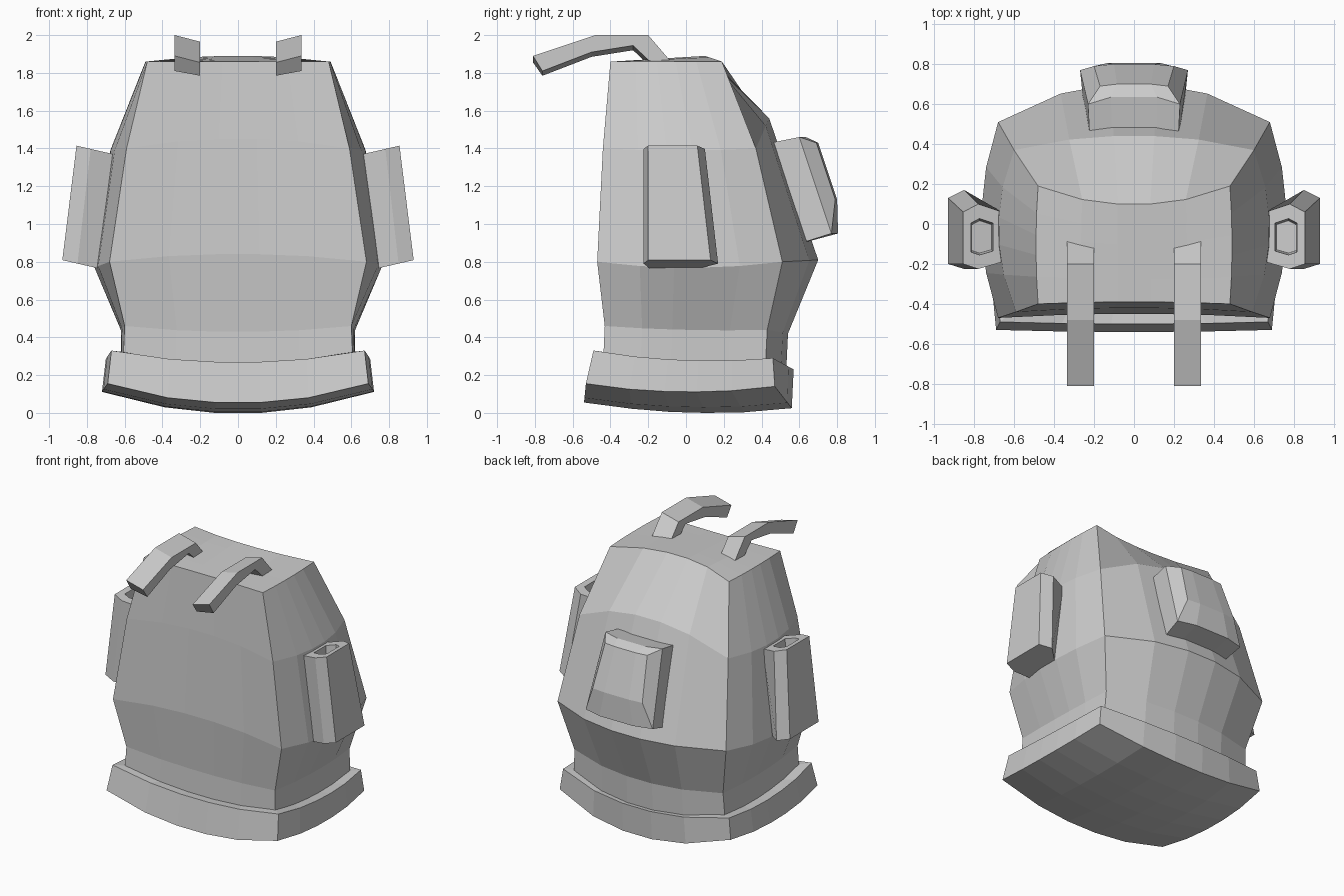
import bpy, bmesh
from mathutils import Vector

cube = bpy.data.objects.get("Cube")
if cube:
    bpy.data.objects.remove(cube, do_unlink=True)

grey = bpy.data.materials.new("plain grey")
grey.use_nodes = True
grey.diffuse_color = (0.6, 0.6, 0.6, 1)
grey.node_tree.nodes["Principled BSDF"].inputs["Base Color"].default_value = (0.6, 0.6, 0.6, 1)

N = 5
STEPS = [0, 0.23, 0.415, 0.585, 0.77, 1]
BULGE = [0, 0.75, 1, 1, 0.75, 0]


def finish(bm, name, mirror=False):
    bmesh.ops.recalc_face_normals(bm, faces=bm.faces)
    mesh = bpy.data.meshes.new(name)
    bm.to_mesh(mesh)
    bm.free()
    mesh.materials.append(grey)
    obj = bpy.data.objects.new(name, mesh)
    bpy.context.collection.objects.link(obj)
    if mirror:
        obj.modifiers.new("Mirror", 'MIRROR')
    return obj


def edge(a, b, push):
    """Bowed edge from a to b, without its last point."""
    return [Vector(a).lerp(Vector(b), STEPS[i]) + Vector(push) * BULGE[i] for i in range(N)]


def ring(front, back, front_push, back_push, side_push):
    """Bowed rectangle from its front and back corners; pushes are (out, up)."""
    fx, fy, fz = front
    bx, by, bz = back
    so, su = side_push
    return (edge((-fx, fy, fz), front, (0, -front_push[0], front_push[1]))
            + edge(front, back, (so, 0, su))
            + edge(back, (-bx, by, bz), (0, back_push[0], back_push[1]))
            + edge((-bx, by, bz), (-fx, fy, fz), (-so, 0, su)))


def loft(bm, rings):
    loops = [[bm.verts.new(p) for p in r] for r in rings]
    for a, b in zip(loops, loops[1:]):
        for i in range(len(a)):
            j = (i + 1) % len(a)
            bm.faces.new((a[i], a[j], b[j], b[i]))
    return loops


def cap(bm, loop):
    """Fill a bowed rectangle with a smoothly curved grid."""
    f = loop[:N + 1]
    r = loop[N:2 * N + 1]
    b = loop[2 * N:3 * N + 1][::-1]
    l = (loop[3 * N:] + loop[:1])[::-1]
    grid = [f]
    for j in range(1, N):
        v = STEPS[j]
        row = [l[j]]
        for i in range(1, N):
            u = STEPS[i]
            p = f[i].co.lerp(b[i].co, v) + l[j].co.lerp(r[j].co, u)
            p -= f[0].co.lerp(f[N].co, u).lerp(b[0].co.lerp(b[N].co, u), v)
            row.append(bm.verts.new(p))
        grid.append(row + [r[j]])
    grid.append(b)
    for lo, hi in zip(grid, grid[1:]):
        for i in range(N):
            bm.faces.new((lo[i], lo[i + 1], hi[i + 1], hi[i]))


# Main bag body
bm = bmesh.new()
loops = loft(bm, [
    ring((0.61, -0.44, 0.24), (0.61, 0.42, 0.24), (-0.01, -0.03), (0.11, -0.03), (0.01, 0)),
    ring((0.60, -0.43, 0.46), (0.60, 0.43, 0.44), (-0.01, -0.03), (0.11, -0.02), (0.02, -0.01)),
    ring((0.68, -0.47, 0.80), (0.68, 0.51, 0.80), (-0.02, 0.04), (0.19, 0.01), (0.08, -0.03)),
    ring((0.59, -0.44, 1.40), (0.60, 0.37, 1.40), (-0.02, 0.05), (0.07, 0.16), (0.08, -0.01)),
    ring((0.48, -0.40, 1.86), (0.48, 0.19, 1.86), (-0.01, 0), (-0.09, 0.03), (0.01, 0)),
])
cap(bm, loops[-1])
finish(bm, "bag_body")

# Flared base band with domed underside
bm = bmesh.new()
loops = loft(bm, [
    ring((0.69, -0.53, 0.155), (0.69, 0.47, 0.14), (0.01, -0.10), (0.09, -0.115), (0.03, -0.035)),
    ring((0.67, -0.49, 0.33), (0.67, 0.46, 0.29), (0.01, -0.06), (0.11, -0.06), (0.03, -0.03)),
    ring((0.59, -0.42, 0.32), (0.59, 0.40, 0.28), (-0.01, -0.06), (0.11, -0.06), (0.01, -0.03)),
])
cap(bm, loops[0])
lowest = min(v.co.z for v in bm.verts)
for v in bm.verts:
    if v.co.z < 0.02:
        v.co.z -= lowest
finish(bm, "base_band")


# Side pockets, open at the top
def hexagon(inner, mid, outer, lift):
    pts = [(inner, -0.19), (mid[0], -0.225), (outer[0], -0.2),
           (outer[0], outer[1]), mid, (inner, 0.06)]
    return [Vector((x, y, lift + 0.23 * x)) for x, y in pts]


def shrink(pts, k, drop=0):
    c = sum(pts, Vector()) / len(pts)
    return [c + (p - c) * k - Vector((0, 0, drop)) for p in pts]


bm = bmesh.new()
bottom = hexagon(0.73, (0.85, 0.17), (0.93, 0.13), 0.595)
top = hexagon(0.66, (0.78, 0.10), (0.855, 0.06), 1.218)
loops = loft(bm, [bottom, top, shrink(top, 0.56), shrink(top, 0.5, 0.15)])
bm.faces.new(loops[0])
bm.faces.new(loops[-1])
finish(bm, "side_pocket", mirror=True)


# Back pocket with a raised panel
def panel(top, bottom, bow):
    """Trapezoid outline from (half width, y, z) at top and bottom."""
    pts = []
    for (w, y, z), s in ((top, 1), (bottom, -1)):
        pts += [Vector((s * k * w, y + (bow if abs(k) < 1 else 0), z)) for k in (-1, -0.5, 0.5, 1)]
    return pts


bm = bmesh.new()
loops = loft(bm, [
    panel((0.22, 0.40, 1.42), (0.25, 0.58, 0.89), 0),
    panel((0.23, 0.60, 1.46), (0.27, 0.77, 0.95), 0.035),
    panel((0.17, 0.69, 1.43), (0.20, 0.79, 1.13), 0.01),
])
a = loops[-1]
for i in range(3):
    bm.faces.new((a[i], a[i + 1], a[6 - i], a[7 - i]))
finish(bm, "back_pocket")

# Shoulder straps, tilted down towards the middle
upper = [(-0.81, 1.89), (-0.48, 2.0), (-0.2, 2.0), (-0.08, 1.86)]
lower = [(-0.76, 1.81), (-0.5, 1.91), (-0.28, 1.945), (-0.18, 1.85)]
bm = bmesh.new()
sections = []
for (uy, uz), (ly, lz) in zip(upper, lower):
    sections.append([Vector((0.2, uy, uz - 0.035)), Vector((0.335, uy, uz)),
                     Vector((0.335, ly, lz)), Vector((0.2, ly, lz - 0.025))])
loops = loft(bm, sections)
bm.faces.new(loops[0])
bm.faces.new(loops[-1])
finish(bm, "shoulder_strap", mirror=True)
